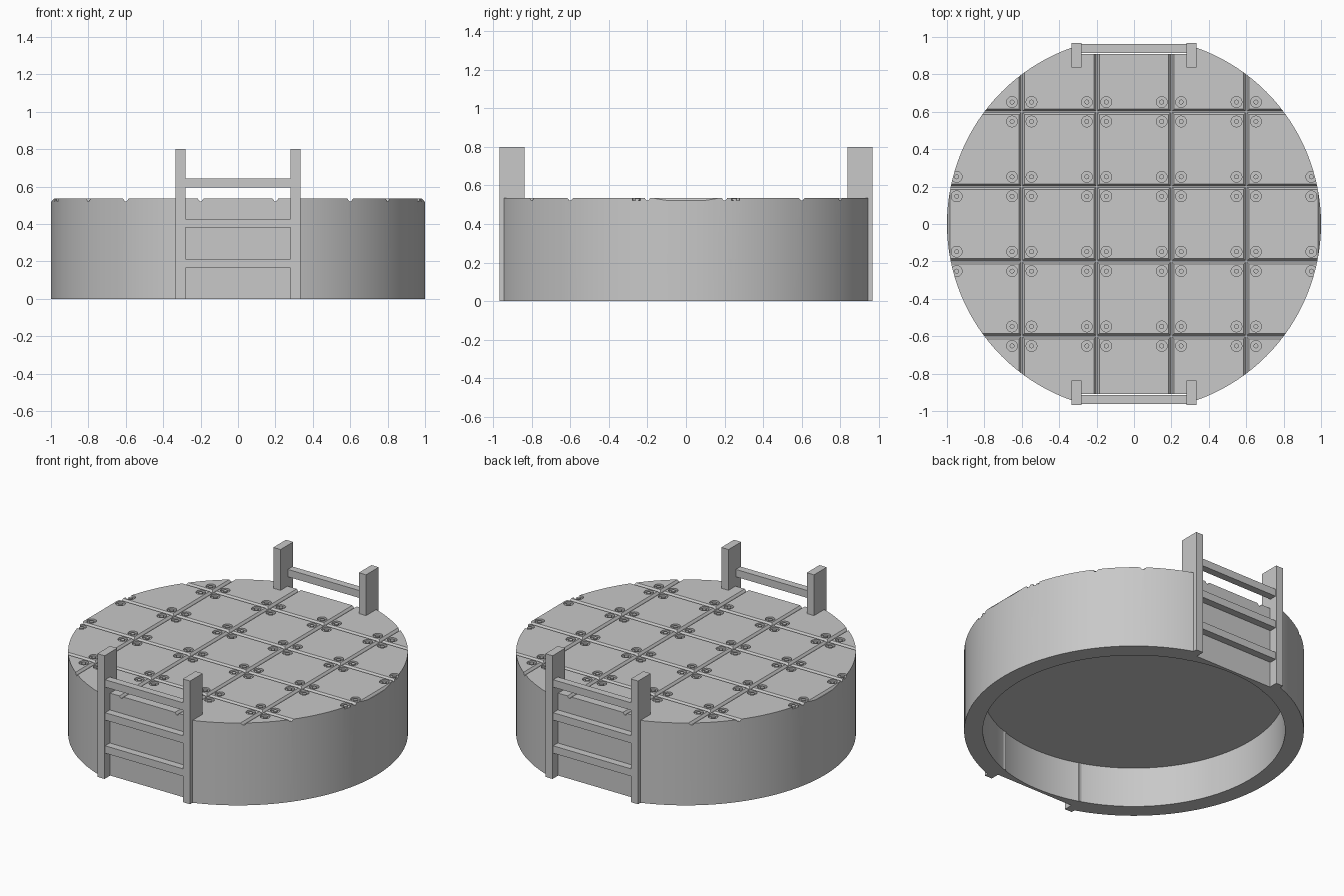
import bpy, bmesh, math
from mathutils import Matrix, Vector

cube = bpy.data.objects.get("Cube")
if cube:
    bpy.data.objects.remove(cube, do_unlink=True)

HEIGHT = 0.535
LINES = (-1.0, -0.6, -0.2, 0.2, 0.6, 1.0)

grey = bpy.data.materials.new("plain_grey")
grey.use_nodes = True
grey.diffuse_color = (0.58, 0.58, 0.58, 1)
grey.node_tree.nodes["Principled BSDF"].inputs["Base Color"].default_value = grey.diffuse_color


def make_object(name, bm):
    bmesh.ops.recalc_face_normals(bm, faces=bm.faces)
    mesh = bpy.data.meshes.new(name)
    bm.to_mesh(mesh)
    bm.free()
    mesh.materials.append(grey)
    obj = bpy.data.objects.new(name, mesh)
    bpy.context.collection.objects.link(obj)
    return obj


def add_box(bm, low, high):
    low, high = Vector(low), Vector(high)
    place = Matrix.Translation((low + high) / 2) @ Matrix.Diagonal((*(high - low), 1))
    bmesh.ops.create_cube(bm, size=1, matrix=place)


def add_cylinder(bm, x, y, bottom, top, radius, sides):
    bmesh.ops.create_cone(bm, cap_ends=True, segments=sides, radius1=radius, radius2=radius,
                          depth=top - bottom, matrix=Matrix.Translation((x, y, (bottom + top) / 2)))


def activate(obj):
    bpy.ops.object.select_all(action='DESELECT')
    obj.select_set(True)
    bpy.context.view_layer.objects.active = obj


def cut(target, cutter):
    cutter.hide_render = True
    mod = target.modifiers.new("cut", 'BOOLEAN')
    mod.operation = 'DIFFERENCE'
    mod.solver = 'EXACT'
    mod.object = cutter
    activate(target)
    bpy.ops.object.modifier_apply(modifier=mod.name)
    bpy.data.objects.remove(cutter, do_unlink=True)


# Round platform, hollow underneath
bm = bmesh.new()
add_cylinder(bm, 0, 0, 0, HEIGHT, 1, 128)
platform = make_object("platform", bm)
bm = bmesh.new()
add_cylinder(bm, 0, 0, -0.1, 0.26, 0.89, 128)
cut(platform, make_object("hollow_cutter", bm))

# Flat recesses behind the ladders
bm = bmesh.new()
for side in (-1, 1):
    add_box(bm, (-0.31, min(side * 0.91, side * 1.1), -0.1),
            (0.31, max(side * 0.91, side * 1.1), 0.7))
cut(platform, make_object("recess_cutter", bm))

# Grooves between the deck panels
for angle in (0, math.pi / 2):
    bm = bmesh.new()
    for x in LINES:
        section = [(-0.004, -0.014), (0.004, -0.014), (0.015, 0), (0.015, 0.02),
                   (-0.015, 0.02), (-0.015, 0)]
        face = bm.faces.new([bm.verts.new((x + u, -1.2, HEIGHT + v)) for u, v in section])
        moved = bmesh.ops.extrude_face_region(bm, geom=[face])["geom"]
        bmesh.ops.translate(bm, vec=(0, 2.4, 0),
                            verts=[v for v in moved if isinstance(v, bmesh.types.BMVert)])
    bmesh.ops.rotate(bm, verts=bm.verts, matrix=Matrix.Rotation(angle, 3, 'Z'))
    cut(platform, make_object("groove_cutter", bm))

# Sunken bolts at the panel corners
bolts = [(x + dx, y + dy) for x in LINES for y in LINES[1:-1]
         for dx in (-0.052, 0.052) for dy in (-0.052, 0.052)
         if math.hypot(x + dx, y + dy) < 0.99]
bm = bmesh.new()
for x, y in bolts:
    add_cylinder(bm, x, y, HEIGHT - 0.013, HEIGHT + 0.02, 0.029, 20)
cut(platform, make_object("bolt_hole_cutter", bm))
bm = bmesh.new()
for x, y in bolts:
    add_cylinder(bm, x, y, HEIGHT - 0.016, HEIGHT - 0.002, 0.013, 16)
bolt_heads = make_object("bolt_heads", bm)

for obj in (platform, bolt_heads):
    activate(obj)
    bpy.ops.object.shade_smooth_by_angle(angle=math.radians(25))

# Ladders on the front and back
for label, side in (("front", -1), ("back", 1)):
    def span(a, b):
        return sorted((side * a, side * b))

    near, far = span(0.838, 0.968)
    for hand, s in (("left", 1), ("right", -1)):
        x0, x1 = sorted((s * 0.281, s * 0.333))
        bm = bmesh.new()
        add_box(bm, (x0, near, 0), (x1, far, 0.8))
        make_object(f"{label}_ladder_{hand}_post", bm)
    near, far = span(0.914, 0.962)
    bm = bmesh.new()
    for z in (0.189, 0.404, 0.618):
        add_box(bm, (-0.29, near, z - 0.024), (0.29, far, z + 0.024))
    make_object(f"{label}_ladder_rungs", bm)
